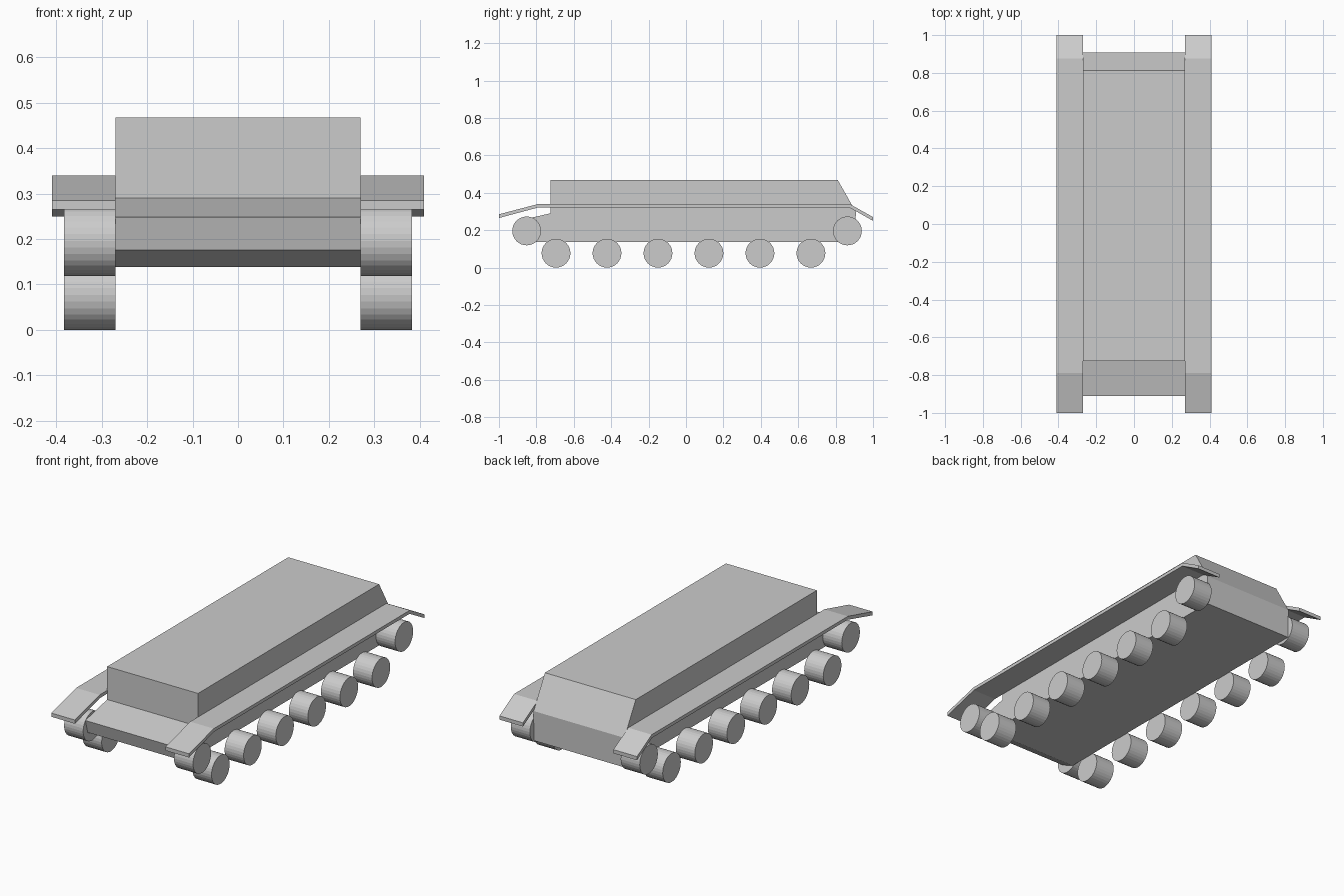
import bpy
import bmesh
import math

if "Cube" in bpy.data.objects:
    bpy.data.objects.remove(bpy.data.objects["Cube"])


def extrude_profile(name, profile, x0, x1):
    """Side profile of (y, z) points, extruded along x."""
    bm = bmesh.new()
    face = bm.faces.new([bm.verts.new((x0, y, z)) for y, z in profile])
    ext = bmesh.ops.extrude_face_region(bm, geom=[face])
    verts = [g for g in ext["geom"] if isinstance(g, bmesh.types.BMVert)]
    bmesh.ops.translate(bm, verts=verts, vec=(x1 - x0, 0, 0))
    bmesh.ops.recalc_face_normals(bm, faces=bm.faces)
    mesh = bpy.data.meshes.new(name)
    bm.to_mesh(mesh)
    bm.free()
    obj = bpy.data.objects.new(name, mesh)
    bpy.context.collection.objects.link(obj)
    return obj


def add_wheel(name, x, y, z):
    bpy.ops.mesh.primitive_cylinder_add(
        vertices=32, radius=0.077, depth=0.113,
        location=(x, y, z), rotation=(0, math.pi / 2, 0))
    bpy.context.object.name = name


# Hull: raised box with stepped nose and sloped rear
extrude_profile("hull", [
    (-0.725, 0.467), (0.812, 0.467), (0.908, 0.298), (0.905, 0.138),
    (-0.81, 0.138), (-0.89, 0.176), (-0.91, 0.248), (-0.725, 0.29),
], -0.27, 0.27)

# Fenders: thin plates bent down at both ends
fender = [
    (-1.0, 0.285), (-0.79, 0.34), (0.875, 0.34), (1.0, 0.27),
    (1.0, 0.25), (0.872, 0.322), (-0.788, 0.322), (-1.0, 0.265),
]

for side, s in (("left", -1), ("right", 1)):
    extrude_profile(f"{side}_fender", fender, s * 0.269, s * 0.409)
    # Road wheels
    for i in range(6):
        add_wheel(f"{side}_road_wheel_{i + 1}", s * 0.3265, -0.695 + i * 0.2726, 0.077)
    # Raised end wheels
    add_wheel(f"{side}_front_wheel", s * 0.3265, -0.852, 0.196)
    add_wheel(f"{side}_rear_wheel", s * 0.3265, 0.863, 0.196)
